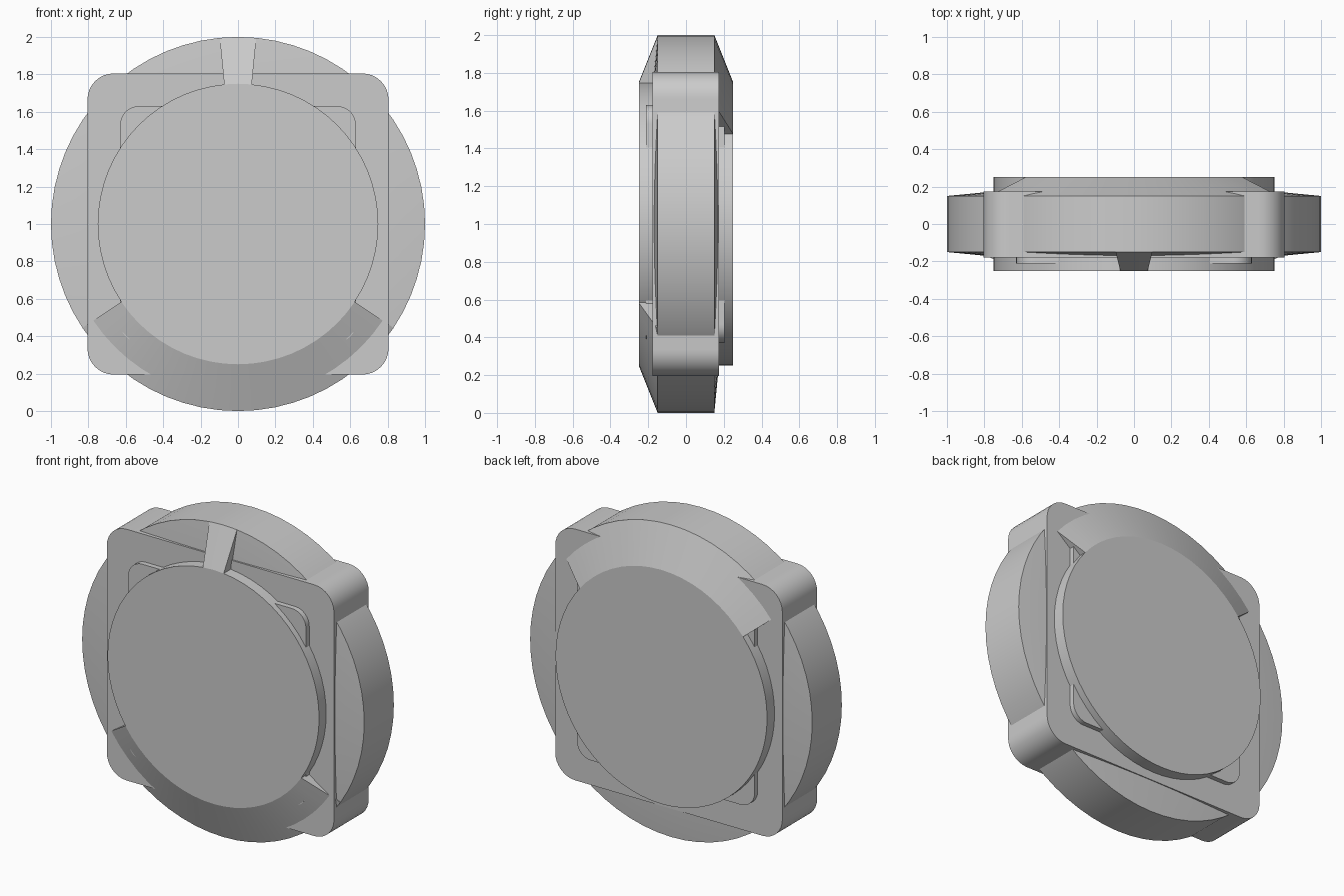
import bpy, bmesh, math

if "Cube" in bpy.data.objects:
    bpy.data.objects.remove(bpy.data.objects["Cube"])

SEG = 64


def finish(name, bm):
    bmesh.ops.remove_doubles(bm, verts=bm.verts, dist=1e-5)
    bmesh.ops.recalc_face_normals(bm, faces=bm.faces)
    me = bpy.data.meshes.new(name)
    bm.to_mesh(me)
    bm.free()
    ob = bpy.data.objects.new(name, me)
    bpy.context.collection.objects.link(ob)
    bpy.context.view_layer.objects.active = ob
    ob.select_set(True)
    bpy.ops.object.shade_smooth_by_angle(angle=math.radians(30))
    ob.select_set(False)
    return ob


def revolve(name, profile, start=0, steps=SEG, closed=False):
    """Spin (radius, y) points around the y axis; step 0 points straight up."""
    bm = bmesh.new()
    rings = []
    count = steps if steps == SEG else steps + 1
    for i in range(count):
        a = 2 * math.pi * (start + i) / SEG
        rings.append([bm.verts.new((r * math.sin(a), y, 1 + r * math.cos(a)))
                      for r, y in profile])
    n = len(profile)
    for i in range(steps):
        a, b = rings[i], rings[(i + 1) % count]
        for j in range(n if closed else n - 1):
            k = (j + 1) % n
            bm.faces.new((a[j], a[k], b[k], b[j]))
    if steps == SEG:            # flat end caps
        bm.faces.new([v[0] for v in rings])
        bm.faces.new([v[-1] for v in rings])
    else:                       # sector ends
        bm.faces.new(rings[0])
        bm.faces.new(rings[-1])
    return finish(name, bm)


def rounded_plate(name, half, radius, y0, y1):
    bm = bmesh.new()
    pts = []
    for q in range(4):
        c = math.radians(45 + 90 * q)
        cx = math.copysign(half - radius, math.cos(c))
        cz = math.copysign(half - radius, math.sin(c))
        for i in range(9):
            a = math.radians(90 * q + 90 * i / 8)
            pts.append((cx + radius * math.cos(a), 1 + cz + radius * math.sin(a)))
    lo = [bm.verts.new((x, y0, z)) for x, z in pts]
    hi = [bm.verts.new((x, y1, z)) for x, z in pts]
    bm.faces.new(lo)
    bm.faces.new(hi)
    for i in range(len(pts)):
        j = (i + 1) % len(pts)
        bm.faces.new((lo[i], lo[j], hi[j], hi[i]))
    return finish(name, bm)


# Outer wheel with gently sloping sides
revolve("outer_wheel", [(0.74, -0.175), (1, -0.15), (1, 0.15), (0.74, 0.175)])

# Raised central drum
revolve("central_drum", [(0.75, -0.25), (0.75, 0.25)])

# Square body with rounded corners, and the smaller raised panel
rounded_plate("square_body", 0.805, 0.14, -0.178, 0.174)
rounded_plate("raised_panel", 0.63, 0.10, -0.212, 0.205)

# Sloping shoulders joining wheel rim to drum: lower front, upper back, top front
for name, side, start, steps in (("front_lower_shoulder", -1, 22, 20),
                                 ("back_upper_shoulder", 1, -9, 18),
                                 ("front_top_wedge", -1, -1, 2)):
    revolve(name, [(1, side * 0.15), (0.75, side * 0.25), (0.75, side * 0.12)],
            start, steps, closed=True)
